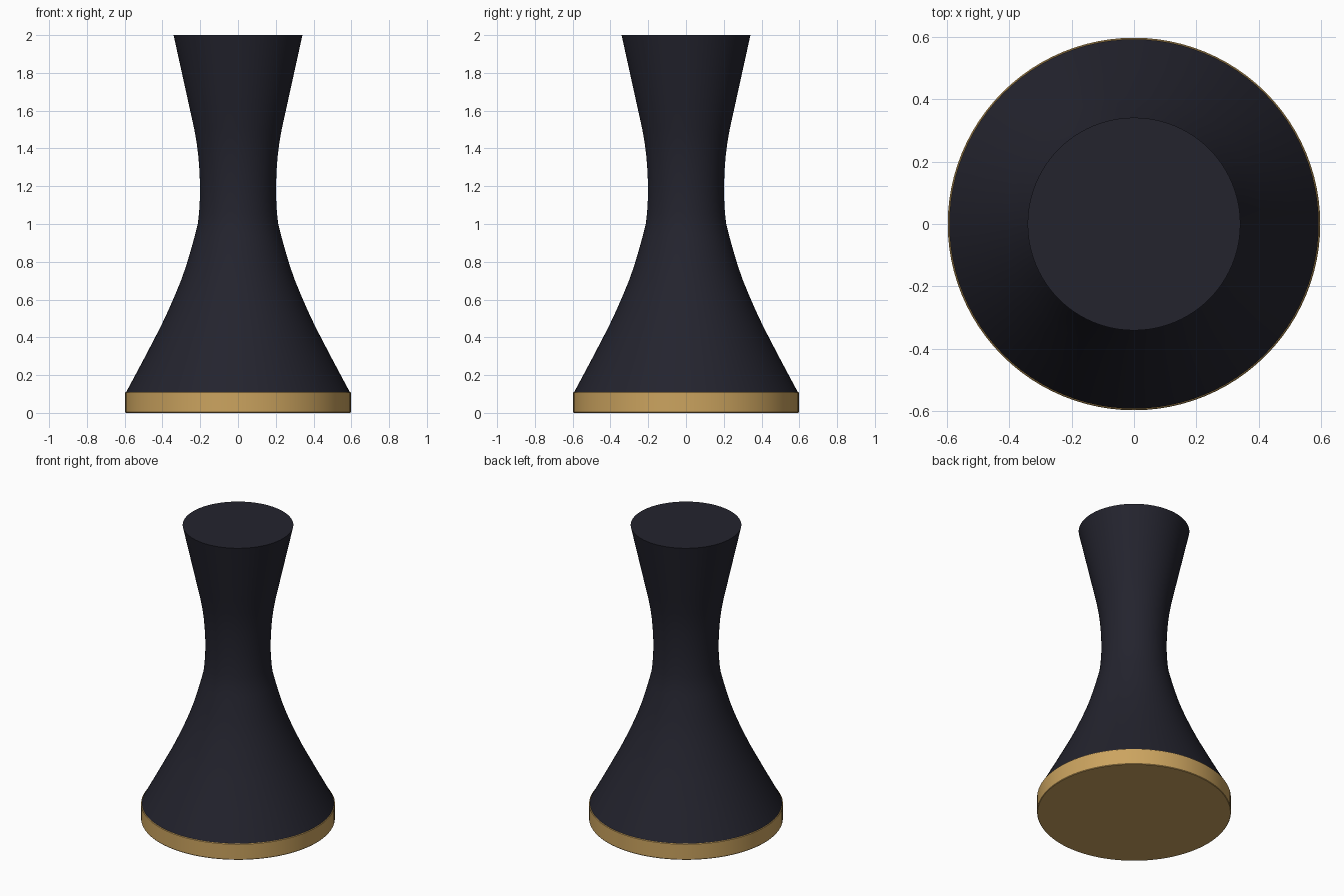
import bpy, bmesh, math

if "Cube" in bpy.data.objects:
    bpy.data.objects.remove(bpy.data.objects["Cube"])

SIDES = 96


def material(name, rgb):
    m = bpy.data.materials.new(name)
    m.diffuse_color = (*rgb, 1.0)
    m.use_nodes = True
    m.node_tree.nodes["Principled BSDF"].inputs["Base Color"].default_value = m.diffuse_color
    return m


def lathe(name, profile, mat):
    """Closed solid of revolution from (radius, height) points, bottom to top."""
    bm = bmesh.new()
    rings = [[bm.verts.new((r * math.cos(2 * math.pi * i / SIDES),
                            r * math.sin(2 * math.pi * i / SIDES), z))
              for i in range(SIDES)] for r, z in profile]
    for a, b in zip(rings, rings[1:]):
        for i in range(SIDES):
            j = (i + 1) % SIDES
            bm.faces.new((a[i], a[j], b[j], b[i]))
    bm.faces.new(rings[0][::-1])
    bm.faces.new(rings[-1])
    mesh = bpy.data.meshes.new(name)
    bm.to_mesh(mesh)
    bm.free()
    mesh.materials.append(mat)
    ob = bpy.data.objects.new(name, mesh)
    bpy.context.collection.objects.link(ob)
    bpy.ops.object.select_all(action='DESELECT')
    bpy.context.view_layer.objects.active = ob
    ob.select_set(True)
    bpy.ops.object.shade_smooth_by_angle(angle=math.radians(30))
    return ob


dark = material("dark navy", (0.017, 0.017, 0.027))
gold = material("gold", (0.60, 0.37, 0.115))

# Waisted pedestal body, flared at the foot and the flat top
lathe("pedestal_body", [
    (0.592, 0.11), (0.50, 0.282), (0.41, 0.455), (0.37, 0.54), (0.335, 0.62),
    (0.302, 0.70), (0.274, 0.78), (0.25, 0.86), (0.228, 0.94), (0.213, 1.00),
    (0.206, 1.06), (0.202, 1.13), (0.201, 1.20), (0.204, 1.28), (0.210, 1.36),
    (0.219, 1.43), (0.231, 1.50), (0.253, 1.60), (0.297, 1.80), (0.341, 2.00)], dark)

# Gold band around the foot, closed underneath
lathe("base_band", [(0.594, 0.0), (0.597, 0.004), (0.597, 0.107), (0.594, 0.11)], gold)
